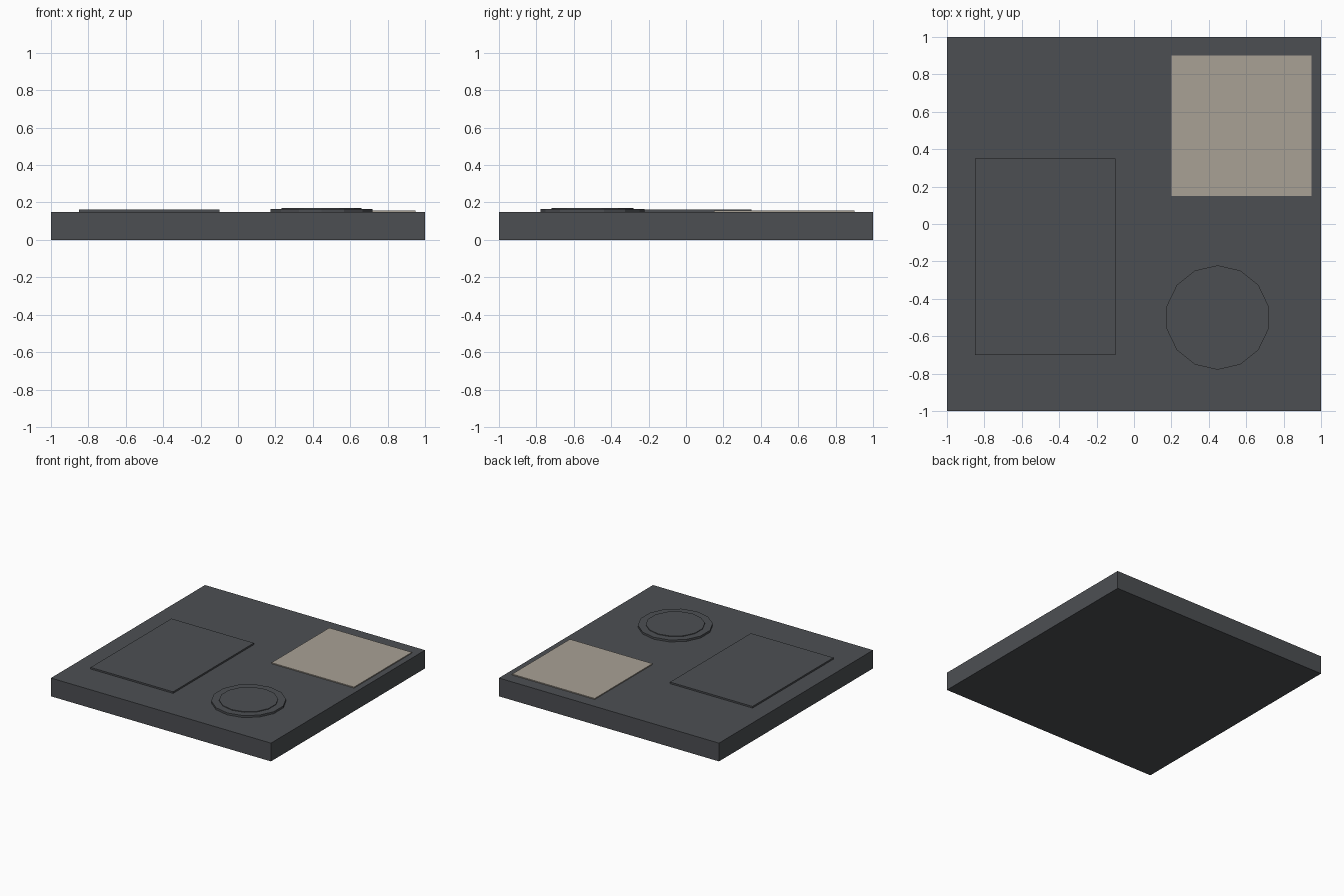
import bpy, bmesh, math
from mathutils import Matrix

if "Cube" in bpy.data.objects:
    bpy.data.objects.remove(bpy.data.objects["Cube"])


def material(name, rgb):
    m = bpy.data.materials.new(name)
    m.diffuse_color = (*rgb, 1.0)
    m.use_nodes = True
    m.node_tree.nodes["Principled BSDF"].inputs["Base Color"].default_value = m.diffuse_color
    return m


ASPHALT = material("dark asphalt", (0.073, 0.078, 0.086))
CONCRETE = material("pale concrete", (0.395, 0.355, 0.302))


def finish(name, bm, mat):
    mesh = bpy.data.meshes.new(name)
    bm.to_mesh(mesh)
    bm.free()
    mesh.materials.append(mat)
    bpy.context.collection.objects.link(bpy.data.objects.new(name, mesh))


def box(name, x0, x1, y0, y1, z0, z1, mat):
    bm = bmesh.new()
    place = Matrix.Translation(((x0 + x1) / 2, (y0 + y1) / 2, (z0 + z1) / 2))
    size = Matrix.Diagonal((x1 - x0, y1 - y0, z1 - z0, 1))
    bmesh.ops.create_cube(bm, size=1, matrix=place @ size)
    finish(name, bm, mat)


def disc(name, x, y, radius, z0, z1, mat, sides=14):
    bm = bmesh.new()
    # one corner points along +y
    ring = [bm.verts.new((x + radius * math.sin(2 * math.pi * i / sides),
                          y + radius * math.cos(2 * math.pi * i / sides), z0))
            for i in range(sides)]
    base = bm.faces.new(ring)
    top = bmesh.ops.extrude_face_region(bm, geom=[base], use_keep_orig=True)
    for v in top["geom"]:
        if isinstance(v, bmesh.types.BMVert):
            v.co.z = z1
    bmesh.ops.recalc_face_normals(bm, faces=bm.faces)
    finish(name, bm, mat)


TOP = 0.15

# road slab
box("road_slab", -1, 1, -1, 1, 0, TOP, ASPHALT)
# raised repair patch and pale paving patch
box("repair_patch", -0.85, -0.10, -0.70, 0.35, TOP, 0.163, ASPHALT)
box("paving_patch", 0.20, 0.95, 0.15, 0.90, TOP, 0.158, CONCRETE)
# stepped round access cover
disc("cover_rim", 0.447, -0.50, 0.279, TOP, 0.166, ASPHALT)
disc("cover_lid", 0.447, -0.50, 0.22, TOP, 0.171, ASPHALT)
